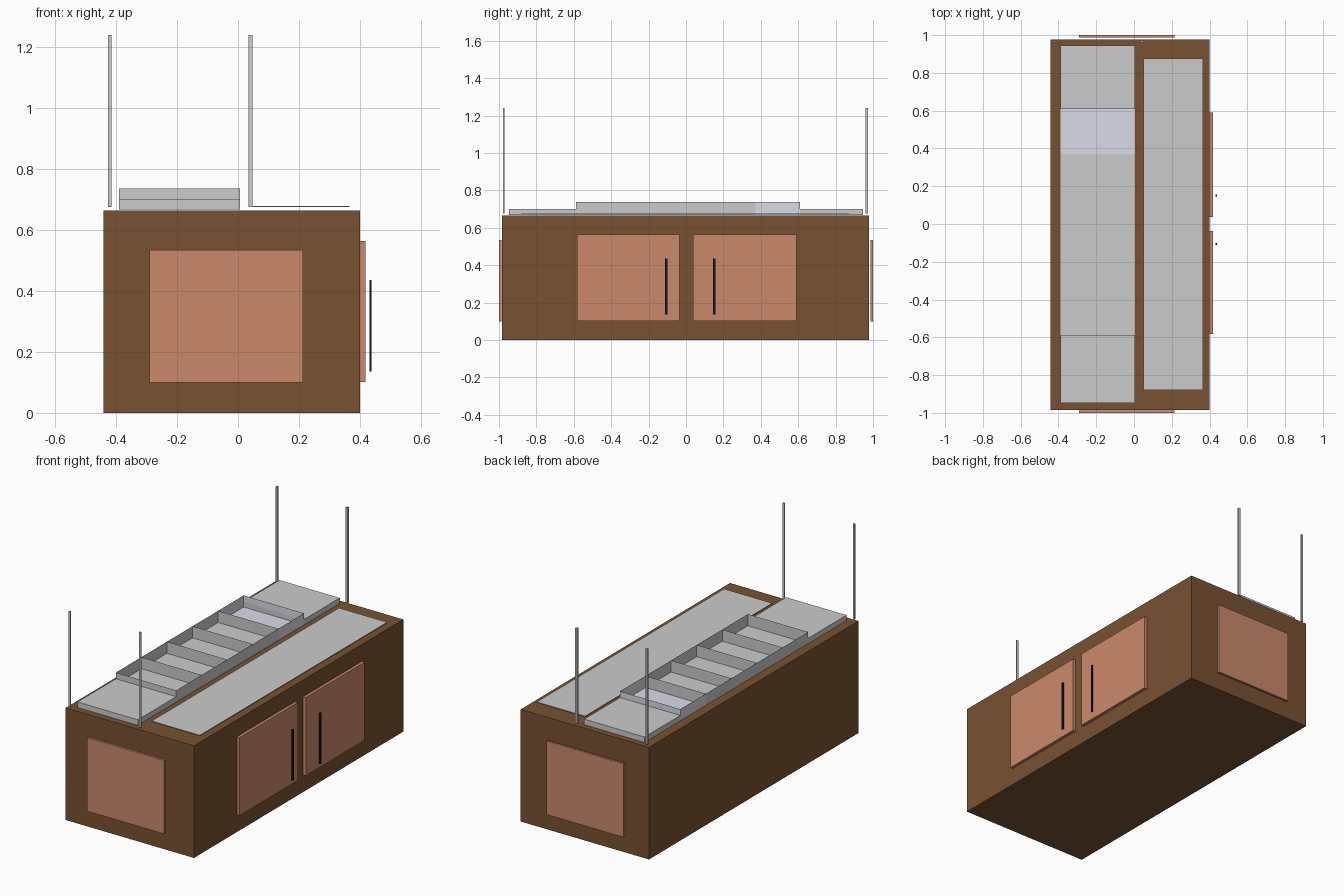
import bpy, bmesh

if "Cube" in bpy.data.objects:
    bpy.data.objects.remove(bpy.data.objects["Cube"])


def material(name, rgb):
    m = bpy.data.materials.new(name)
    m.diffuse_color = (*rgb, 1)
    m.use_nodes = True
    m.node_tree.nodes["Principled BSDF"].inputs["Base Color"].default_value = m.diffuse_color
    return m


WOOD = material("dark_wood", (0.19, 0.085, 0.032))
PANEL = material("door_wood", (0.6, 0.25, 0.15))
BLACK = material("black", (0.01, 0.01, 0.01))
BLUE = material("bluish_grey", (0.70, 0.71, 0.80))


def box(name, x, y, z, mat=None, open_top=False):
    """Box from (min, max) ranges, optionally without its top face."""
    bm = bmesh.new()
    bmesh.ops.create_cube(bm, size=1)
    for v in bm.verts:
        v.co = [r[0] if c < 0 else r[1] for c, r in zip(v.co, (x, y, z))]
    if open_top:
        bm.normal_update()
        top = [f for f in bm.faces if f.normal.z > 0.9]
        bmesh.ops.delete(bm, geom=top, context='FACES_ONLY')
    mesh = bpy.data.meshes.new(name)
    bm.to_mesh(mesh)
    bm.free()
    ob = bpy.data.objects.new(name, mesh)
    bpy.context.collection.objects.link(ob)
    if mat:
        mesh.materials.append(mat)
    return ob


# Cabinet body
box("cabinet_body", (-0.442, 0.4), (-0.984, 0.978), (0, 0.665), WOOD)

# Raised panels on the two ends
box("front_panel", (-0.29, 0.214), (-1.0, -0.987), (0.099, 0.535), PANEL)
box("back_panel", (-0.29, 0.214), (0.987, 1.0), (0.099, 0.535), PANEL)

# Doors with bar handles
for side, y, hy in (("front", (-0.582, -0.036), -0.106), ("back", (0.038, 0.59), 0.151)):
    box(side + "_door", (0.4, 0.418), y, (0.102, 0.565), PANEL)
    box(side + "_handle", (0.431, 0.439), (hy - 0.006, hy + 0.006), (0.136, 0.436), BLACK)

# Thin serving plate
box("serving_plate", (0.05, 0.366), (-0.88, 0.875), (0.675, 0.679))

# Low slabs at both ends of the food trays
TRAY_X = (-0.39, 0.006)
box("front_slab", TRAY_X, (-0.947, -0.588), (0.667, 0.7))
box("back_slab", TRAY_X, (0.61, 0.945), (0.667, 0.7))

# Row of five open thin-walled trays
START, STEP = -0.588, 0.2396
for i in range(5):
    y0 = START + i * STEP
    box(f"tray_{i + 1}", TRAY_X, (y0, y0 + STEP), (0.668, 0.737),
        BLUE if i == 4 else None, open_top=True)

# Four corner posts
for end, y in (("front", (-0.978, -0.97)), ("back", (0.96, 0.972))):
    for side, x in (("left", (-0.426, -0.415)), ("right", (0.034, 0.047))):
        box(f"{end}_{side}_post", x, y, (0.675, 1.24))
